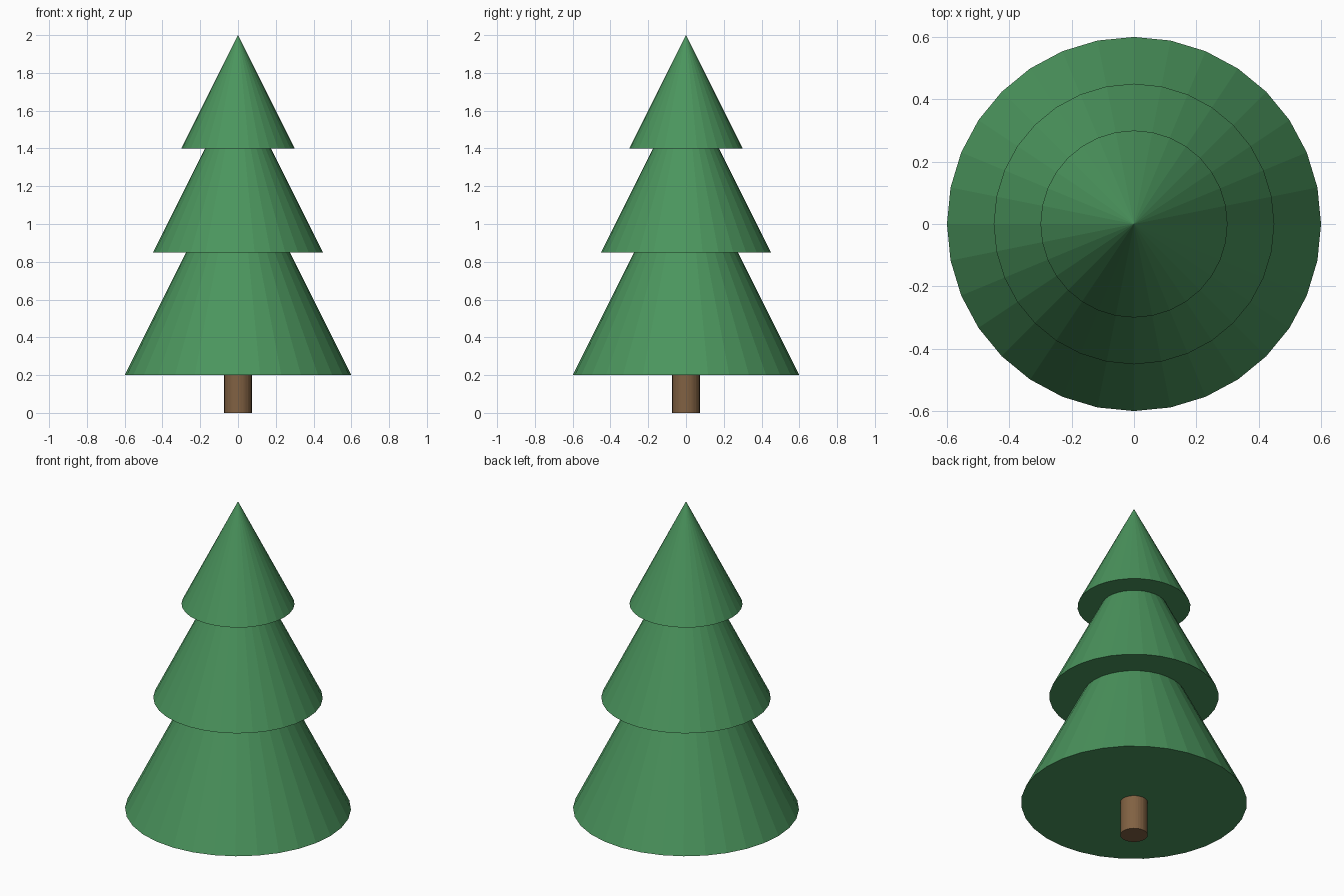
import bpy

if "Cube" in bpy.data.objects:
    bpy.data.objects.remove(bpy.data.objects["Cube"])


def make_material(name, color):
    mat = bpy.data.materials.new(name)
    mat.diffuse_color = (*color, 1.0)
    mat.use_nodes = True
    mat.node_tree.nodes["Principled BSDF"].inputs["Base Color"].default_value = mat.diffuse_color
    return mat


green = make_material("needle_green", (0.07, 0.30, 0.11))
brown = make_material("bark_brown", (0.22, 0.12, 0.055))

# Trunk
bpy.ops.mesh.primitive_cylinder_add(vertices=32, radius=0.073, depth=0.2,
                                    location=(0, 0, 0.1))
trunk = bpy.context.object
trunk.name = "trunk"
trunk.data.materials.append(brown)

# Foliage tiers: name, base height, radius (each cone is twice as tall as its radius)
for name, base, radius in (("lower_foliage", 0.2, 0.6),
                           ("middle_foliage", 0.85, 0.45),
                           ("top_foliage", 1.4, 0.3)):
    height = radius * 2
    bpy.ops.mesh.primitive_cone_add(vertices=32, radius1=radius, radius2=0,
                                    depth=height,
                                    location=(0, 0, base + height / 2))
    tier = bpy.context.object
    tier.name = name
    tier.data.materials.append(green)
